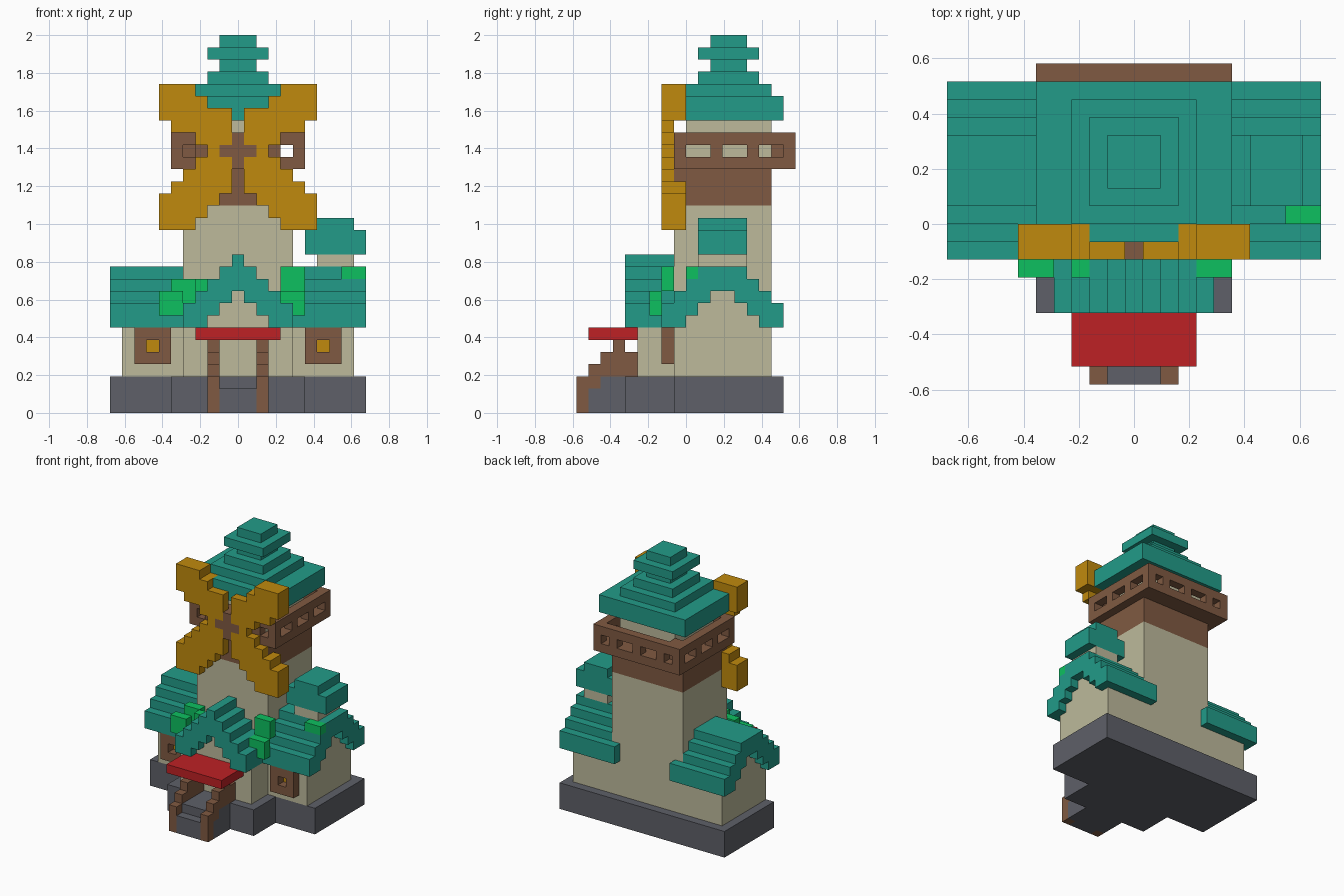
import bpy, bmesh

cube = bpy.data.objects.get("Cube")
if cube:
    bpy.data.objects.remove(cube, do_unlink=True)

U = 2 / 31            # edge of one block
grid = {}             # block cell -> part name
colour_of = {}        # part name -> colour name

COLOURS = {
    "stone grey": (0.112, 0.117, 0.138),
    "plaster beige": (0.51, 0.49, 0.33),
    "wood brown": (0.216, 0.102, 0.054),
    "roof teal": (0.016, 0.33, 0.25),
    "sail ochre": (0.527, 0.254, 0.004),
    "awning red": (0.515, 0.015, 0.018),
    "leaf green": (0.004, 0.527, 0.117),
}


def fill(part, colour, x, y, z):
    """Fill a box of blocks; later parts replace earlier ones."""
    colour_of[part] = colour
    for i in range(*x):
        for j in range(*y):
            for k in range(*z):
                grid[i, j, k] = part


def carve(x, y, z):
    for i in range(*x):
        for j in range(*y):
            for k in range(*z):
                grid.pop((i, j, k), None)


def both(part, colour, x, y, z):
    """Fill a box and its mirror image across the centre."""
    fill(part, colour, x, y, z)
    fill(part, colour, (21 - x[1], 21 - x[0]), y, z)


GREY, BEIGE, BROWN, TEAL, OCHRE, RED, GREEN = COLOURS

# Stone base and porch steps
fill("base", GREY, (0, 21), (8, 17), (0, 3))
fill("base", GREY, (5, 16), (4, 8), (0, 3))
fill("steps", GREY, (8, 13), (0, 4), (0, 3))
carve((9, 12), (0, 1), (2, 3))

# Stepped handrails and awning posts
for y, z in [((0, 1), (0, 3)), ((1, 2), (2, 4)), ((2, 5), (3, 5)), ((3, 4), (5, 6))]:
    both("handrails", BROWN, (8, 9), y, z)

# Lower walls
fill("house_walls", BEIGE, (1, 20), (8, 16), (3, 7))
fill("porch_wall", BEIGE, (6, 15), (5, 8), (3, 7))

# Side wing roofs: stepped gables with the ridge along x
for n, (lo, hi) in enumerate([(7, 9), (7, 10), (8, 11), (9, 12), (10, 12)]):
    for j in (7 + n, 16 - n):
        if 8 <= j < 16:
            both("house_walls", BEIGE, (1, 7), (j, j + 1), (7, max(lo, 7)))
        both("side_roofs", TEAL, (0, 7), (j, j + 1), (lo, hi))

# Porch gable roof with the ridge along y
for n in range(5):
    lo, hi = max(7, 6 + n), 9 + n
    both("porch_wall", BEIGE, (6 + n, 7 + n), (5, 8), (7, lo))
    both("porch_roof", TEAL, (6 + n, 7 + n), (4, 8), (lo, hi))

# Red awning
fill("awning", RED, (7, 14), (1, 5), (6, 7))

# Windows: protruding frames with a recessed lit pane
both("window_frames", BROWN, (2, 5), (7, 8), (4, 7))
for i in (3, 17):
    carve((i, i + 1), (7, 8), (5, 6))
    fill("window_panes", OCHRE, (i, i + 1), (8, 9), (5, 6))

# Dormer on one side roof
fill("dormer_wall", BEIGE, (17, 20), (10, 14), (12, 13))
fill("dormer_roof", TEAL, (16, 21), (10, 14), (13, 15))
fill("dormer_roof", TEAL, (17, 20), (10, 14), (15, 16))

# Tower shaft, wooden band and lookout room
fill("tower", BEIGE, (6, 15), (8, 16), (3, 17))
fill("tower_band", BROWN, (6, 15), (8, 16), (17, 20))
fill("lookout_room", BEIGE, (7, 14), (9, 16), (20, 24))

# Gallery: floor, pierced railing and a corner post
fill("gallery", BROWN, (5, 16), (8, 18), (20, 21))
both("gallery", BROWN, (5, 6), (8, 18), (21, 23))
for y in ((8, 9), (17, 18)):
    fill("gallery", BROWN, (5, 16), y, (21, 23))
fill("gallery", BROWN, (6, 7), (16, 17), (21, 23))
for y in ((9, 11), (12, 14), (15, 17)):
    for x in ((5, 6), (15, 16)):
        carve(x, y, (21, 22))
for x in ((6, 7), (8, 10), (11, 13), (14, 15)):
    carve(x, (17, 18), (21, 22))
for x in ((6, 7), (14, 15)):
    carve(x, (8, 9), (21, 22))

# Tiered tower roof
for x, y, z in [((5, 16), (8, 17), (24, 26)), ((7, 14), (9, 16), (26, 27)),
                ((8, 13), (10, 15), (27, 28)), ((9, 12), (11, 14), (28, 29)),
                ((8, 13), (10, 15), (29, 30)), ((9, 12), (11, 14), (30, 31))]:
    fill("tower_roof", TEAL, x, y, z)

# Windmill sails: one span per layer, mirrored; the tips are two blocks deep
SPANS = [(4, 7), (4, 8), (4, 9), (5, 10), (6, 10), (7, 10),
         (8, 10), (7, 10), (5, 10), (4, 10), (4, 8), (4, 7)]
for n, span in enumerate(SPANS):
    z = (15 + n, 16 + n)
    both("sails", OCHRE, span, (7, 8), z)
    if n < 4 or n > 8:
        both("sails", OCHRE, (span[0], min(8, span[1])), (8, 9), z)

# Cross-shaped sail hub
fill("sail_hub", BROWN, (9, 12), (7, 8), (21, 22))
fill("sail_hub", BROWN, (10, 11), (7, 8), (20, 23))

# Climbing leaves
for x, y, z in [((4, 6), (6, 7), (8, 10)), ((5, 7), (7, 8), (9, 11)),
                ((7, 8), (6, 7), (10, 11)), ((15, 16), (6, 7), (8, 10)),
                ((14, 16), (6, 7), (9, 10)), ((14, 16), (7, 8), (10, 12)),
                ((19, 21), (9, 10), (11, 12))]:
    fill("leaves", GREEN, x, y, z)

# Materials
materials = {}
for name, rgb in COLOURS.items():
    m = bpy.data.materials.new(name)
    m.use_nodes = True
    m.diffuse_color = (*rgb, 1)
    bsdf = m.node_tree.nodes["Principled BSDF"]
    bsdf.inputs["Base Color"].default_value = (*rgb, 1)
    bsdf.inputs["Roughness"].default_value = 0.9
    materials[name] = m


def block_faces(cell):
    """Yield the corners of each uncovered face of a block."""
    for axis in range(3):
        b, c = (axis + 1) % 3, (axis + 2) % 3
        for side in (0, 1):
            other = list(cell)
            other[axis] += 2 * side - 1
            if tuple(other) in grid:
                continue
            corners = []
            for db, dc in ((0, 0), (1, 0), (1, 1), (0, 1)):
                p = list(cell)
                p[axis] += side
                p[b] += db
                p[c] += dc
                corners.append(tuple(p))
            yield corners if side else corners[::-1]


# One object per part, with flat areas merged into large faces
for part, colour in colour_of.items():
    bm = bmesh.new()
    verts = {}
    for cell, owner in grid.items():
        if owner != part:
            continue
        for corners in block_faces(cell):
            for p in corners:
                if p not in verts:
                    verts[p] = bm.verts.new(((p[0] - 10.5) * U, (p[1] - 9) * U, p[2] * U))
            bm.faces.new([verts[p] for p in corners])
    bmesh.ops.dissolve_limit(bm, angle_limit=0.02, verts=bm.verts[:], edges=bm.edges[:])
    mesh = bpy.data.meshes.new(part)
    bm.to_mesh(mesh)
    bm.free()
    mesh.materials.append(materials[colour])
    obj = bpy.data.objects.new(part, mesh)
    bpy.context.scene.collection.objects.link(obj)
